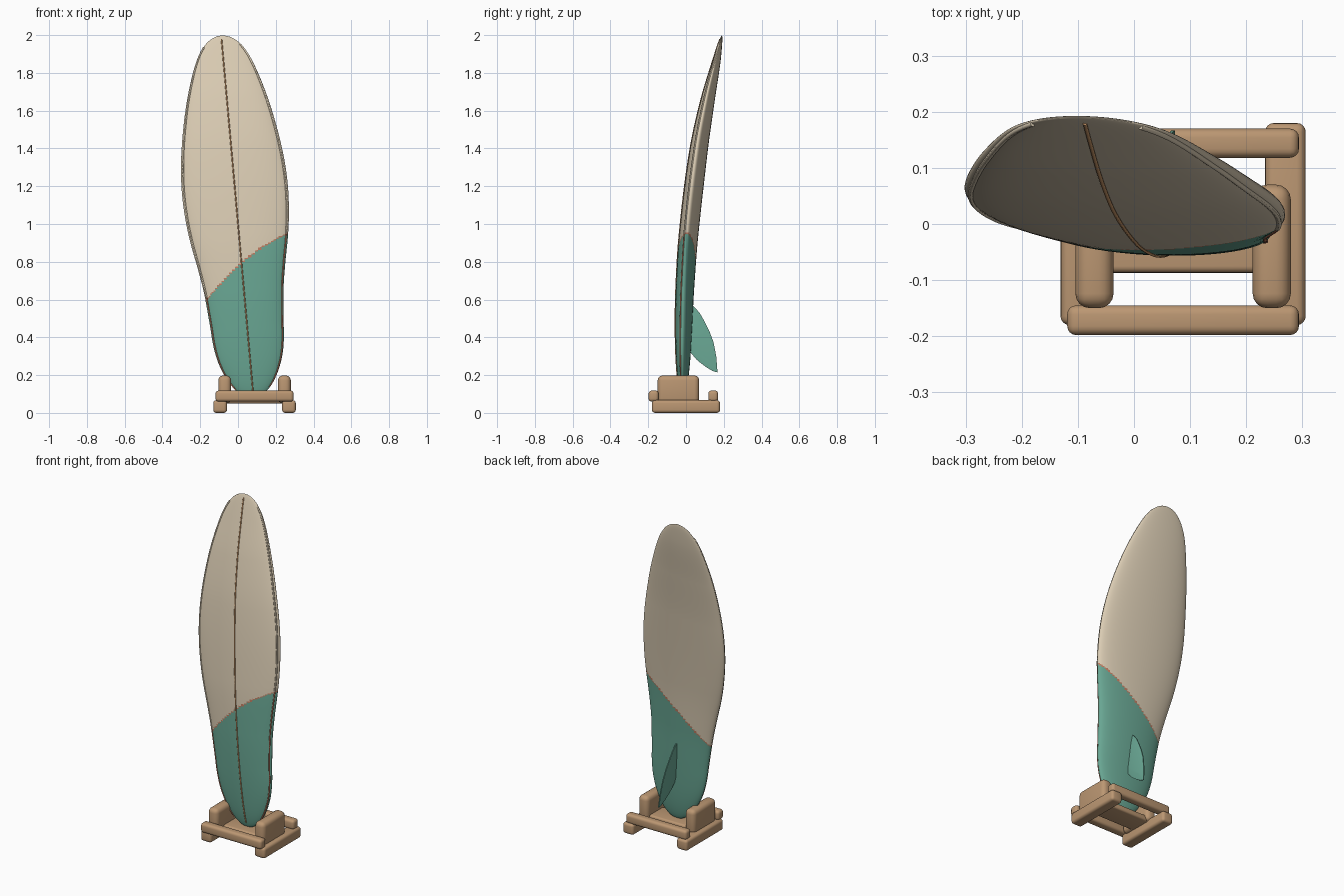
import bpy, bmesh, math
from mathutils import Vector

if "Cube" in bpy.data.objects:
    bpy.data.objects.remove(bpy.data.objects["Cube"])

LENGTH = 1.925


def material(name, rgb):
    m = bpy.data.materials.new(name)
    m.diffuse_color = (*rgb, 1)
    m.use_nodes = True
    m.node_tree.nodes["Principled BSDF"].inputs["Base Color"].default_value = m.diffuse_color
    return m


cream = material("cream", (0.70, 0.60, 0.45))
teal = material("teal", (0.14, 0.38, 0.29))
wood = material("wood", (0.50, 0.31, 0.17))
tan = material("tan_stringer", (0.58, 0.31, 0.14))
coral = material("coral_pinline", (0.52, 0.20, 0.12))

# Board profiles: width and thickness factors along the length, and rocker
WIDTH = [(0, .295), (.113, .285), (.2, .277), (.293, .261), (.4, .241), (.557, .231),
         (.69, .24), (.844, .261), (.95, .273), (1.1, .284), (1.25, .287), (1.51, .282),
         (1.72, .282), (1.85, .298), (LENGTH, .315)]
THICK = [(0, .064), (.12, .062), (.37, .056), (.58, .052), (.87, .05), (1.31, .05),
         (1.58, .047), (1.79, .04), (LENGTH, .03)]
ROCKER = [(0, -.018), (.12, -.016), (.37, -.012), (.58, -.005), (.87, .015), (1.31, .067),
          (1.58, .115), (1.79, .162), (LENGTH, .19)]


def smooth_lerp(knots, u):
    """Cubic interpolation through knots."""
    n = len(knots)
    i = 0
    while i < n - 2 and u > knots[i + 1][0]:
        i += 1

    def slope(k):
        a, b = knots[max(k - 1, 0)], knots[min(k + 1, n - 1)]
        return (b[1] - a[1]) / (b[0] - a[0])
    (u0, p0), (u1, p1) = knots[i], knots[i + 1]
    h = u1 - u0
    t = (u - u0) / h
    return ((2 * t**3 - 3 * t**2 + 1) * p0 + (t**3 - 2 * t**2 + t) * h * slope(i)
            + (3 * t**2 - 2 * t**3) * p1 + (t**3 - t**2) * h * slope(i + 1))


def board_point(u, theta):
    """Point on the board skin; theta 0 is the right rail, -90 degrees the deck."""
    s = min(max(u / LENGTH, 0), 1)
    end = math.sqrt(max(4 * s * (1 - s), 0))
    v = smooth_lerp(WIDTH, u) * end * math.cos(theta)
    y = smooth_lerp(ROCKER, u) + smooth_lerp(THICK, u) * end * math.sin(theta) - .03 * v
    # lean sideways
    return Vector((.082 - .0889 * u + .996 * v, y, .08 + .996 * u + .0889 * v))


def finish(name, bm, mats, angle=40):
    me = bpy.data.meshes.new(name)
    bmesh.ops.recalc_face_normals(bm, faces=bm.faces)
    bm.to_mesh(me)
    bm.free()
    ob = bpy.data.objects.new(name, me)
    bpy.context.collection.objects.link(ob)
    for m in mats:
        me.materials.append(m)
    bpy.ops.object.select_all(action='DESELECT')
    ob.select_set(True)
    bpy.context.view_layer.objects.active = ob
    bpy.ops.object.shade_smooth_by_angle(angle=math.radians(angle))
    return ob


# Board skin
ROWS, COLS = 420, 80
bm = bmesh.new()
rings = []
for i in range(ROWS + 1):
    u = LENGTH / 2 * (1 - math.cos(math.pi * i / ROWS))
    rings.append([bm.verts.new(board_point(u, 2 * math.pi * j / COLS)) for j in range(COLS)])
for i in range(ROWS):
    for j in range(COLS):
        k = (j + 1) % COLS
        f = bm.faces.new((rings[i][j], rings[i][k], rings[i + 1][k], rings[i + 1][j]))
        c = f.calc_center_median()
        # two-tone split along a diagonal, slightly bowed line
        x = (c.x - .05) / .215
        bow = .02 if j < COLS / 2 else .045
        d = c.z - (.775 + .175 * x + bow * (1 - x * x))
        f.material_index = 2 if abs(d) < .0045 else (0 if d > 0 else 1)
bmesh.ops.remove_doubles(bm, verts=bm.verts, dist=1e-5)
finish("board", bm, [cream, teal, coral], 60)


# Thin beads running along the board
def bead(name, theta, u0, u1, radius, mat):
    cu = bpy.data.curves.new(name, 'CURVE')
    cu.dimensions = '3D'
    cu.bevel_depth = radius
    cu.bevel_resolution = 1
    cu.use_fill_caps = True
    n = 70
    sp = cu.splines.new('POLY')
    sp.points.add(n)
    for i in range(n + 1):
        sp.points[i].co = (*board_point(u0 + (u1 - u0) * i / n, theta), 1)
    cu.materials.append(mat)
    ob = bpy.data.objects.new(name, cu)
    bpy.context.collection.objects.link(ob)
    bpy.ops.object.select_all(action='DESELECT')
    ob.select_set(True)
    bpy.context.view_layer.objects.active = ob
    bpy.ops.object.convert(target='MESH')


bead("stringer", -math.pi / 2, .03, 1.905, .004, tan)
rail = math.acos(.96)
for side, theta, split in (("right", -rail, .85), ("left", rail - math.pi, .55)):
    bead(side + "_rail_lower", theta, .05, split, .004, coral)
    bead(side + "_rail_upper", theta, split, 1.87, .005, cream)

# Fin: swept outline in y and z, tapered to a thin edge
OUTLINE = [(-.005, .57), (.04, .565), (.072, .53), (.098, .484), (.125, .43), (.146, .373),
           (.160, .30), (.167, .214), (.14, .222), (.11, .24), (.08, .262), (.055, .283),
           (.02, .325), (-.01, .34)]
bm = bmesh.new()


def fin_vert(y, z, side, half):
    return bm.verts.new((.082 - .089 * (z - .08) + side * half, y, z))


cy, cz = .07, .40
edge, inner = {}, {}
for s in (-1, 1):
    edge[s] = [fin_vert(y, z, s, .003) for y, z in OUTLINE]
    inner[s] = [fin_vert(cy + (y - cy) * .7, cz + (z - cz) * .7, s, .008) for y, z in OUTLINE]
    bm.faces.new(inner[s])
n = len(OUTLINE)
for i in range(n):
    k = (i + 1) % n
    for s in (-1, 1):
        bm.faces.new((edge[s][i], edge[s][k], inner[s][k], inner[s][i]))
    bm.faces.new((edge[-1][i], edge[-1][k], edge[1][k], edge[1][i]))
finish("fin", bm, [teal])


# Stand: rounded timber pieces
def timber(name, lo, hi, radius):
    bm = bmesh.new()
    bmesh.ops.create_cube(bm, size=1)
    for v in bm.verts:
        v.co = [lo[a] if v.co[a] < 0 else hi[a] for a in range(3)]
    bmesh.ops.bevel(bm, geom=bm.edges[:], offset=radius, segments=4, profile=.5,
                    affect='EDGES')
    finish(name, bm, [wood])


MID = .0875
for side, s in (("left", -1), ("right", 1)):
    def span(a, b):
        return sorted((MID + s * a, MID + s * b))
    x0, x1 = span(.146, .2185)
    timber(side + "_runner", (x0, -.18, 0), (x1, .18, .067), .016)
    x0, x1 = span(.124, .192)
    timber(side + "_cradle", (x0, -.15, .05), (x1, .07, .198), .026)
for name, y0, y1 in (("front_bar", -.198, -.145), ("back_bar", .118, .17)):
    timber(name, (MID - .2065, y0, .06), (MID + .2065, y1, .118), .016)
timber("shelf", (MID - .17, -.087, .05), (MID + .17, .05, .085), .012)
